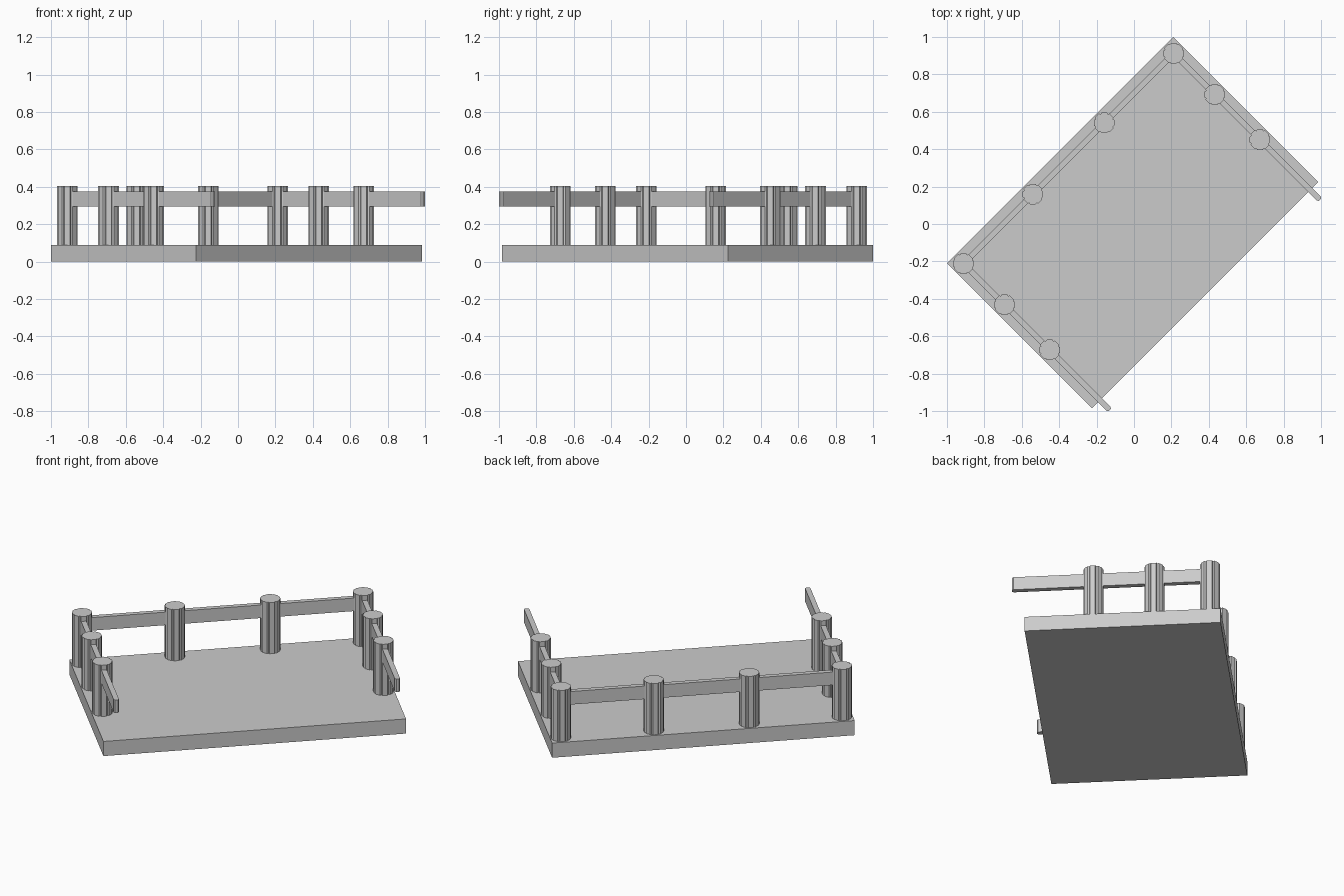
import bpy, bmesh
from math import cos, sin, pi, radians
from mathutils import Matrix

if "Cube" in bpy.data.objects:
    bpy.data.objects.remove(bpy.data.objects["Cube"])

TURN = Matrix.Rotation(radians(45), 4, 'Z')   # whole model sits at 45 degrees


def prism(name, outline, z0, z1):
    """Extrude a flat outline from z0 to z1, in the turned frame."""
    bm = bmesh.new()
    base = bm.faces.new([bm.verts.new((x, y, z0)) for x, y in outline])
    top = bmesh.ops.extrude_face_region(bm, geom=[base], use_keep_orig=True)
    bmesh.ops.translate(bm, vec=(0, 0, z1 - z0),
                        verts=[g for g in top['geom'] if isinstance(g, bmesh.types.BMVert)])
    bmesh.ops.transform(bm, matrix=TURN, verts=bm.verts)
    bmesh.ops.recalc_face_normals(bm, faces=bm.faces)
    me = bpy.data.meshes.new(name)
    bm.to_mesh(me)
    bm.free()
    ob = bpy.data.objects.new(name, me)
    bpy.context.collection.objects.link(ob)
    return ob


def post(name, cx, cy):
    # Fluted post: eight flat lobes separated by shallow grooves
    pts = []
    for i in range(8):
        a = i * pi / 4 + pi / 8
        for da, r in ((-pi / 8, 0.051), (-0.26, 0.057), (0.26, 0.057)):
            pts.append((cx + r * cos(a + da - pi / 8), cy + r * sin(a + da - pi / 8)))
    prism(name, pts, 0.09, 0.405)


# Floor slab
prism("platform", [(-0.856, -0.537), (0.856, -0.537), (0.856, 0.559), (-0.856, 0.559)], 0, 0.09)

# Posts along the back edge
SIDE, BACK = 0.795, 0.495
for i, x in enumerate((-SIDE, -0.27, 0.27, SIDE)):
    post(f"back_post_{i + 1}", x, BACK)

# Posts and overhanging rails on both short sides
T = 0.015
for side, s in (("left", -1), ("right", 1)):
    for i, y in enumerate((0.184, -0.157)):
        post(f"{side}_post_{i + 1}", s * SIDE, y)
    x = s * SIDE
    prism(f"{side}_rail", [(x - T, BACK), (x - T, -0.604), (x - T / 2, -0.612),
                           (x + T / 2, -0.612), (x + T, -0.604), (x + T, BACK)], 0.295, 0.375)

# Back rail
prism("back_rail", [(-SIDE, BACK - T), (SIDE, BACK - T), (SIDE, BACK + T), (-SIDE, BACK + T)],
      0.295, 0.375)
